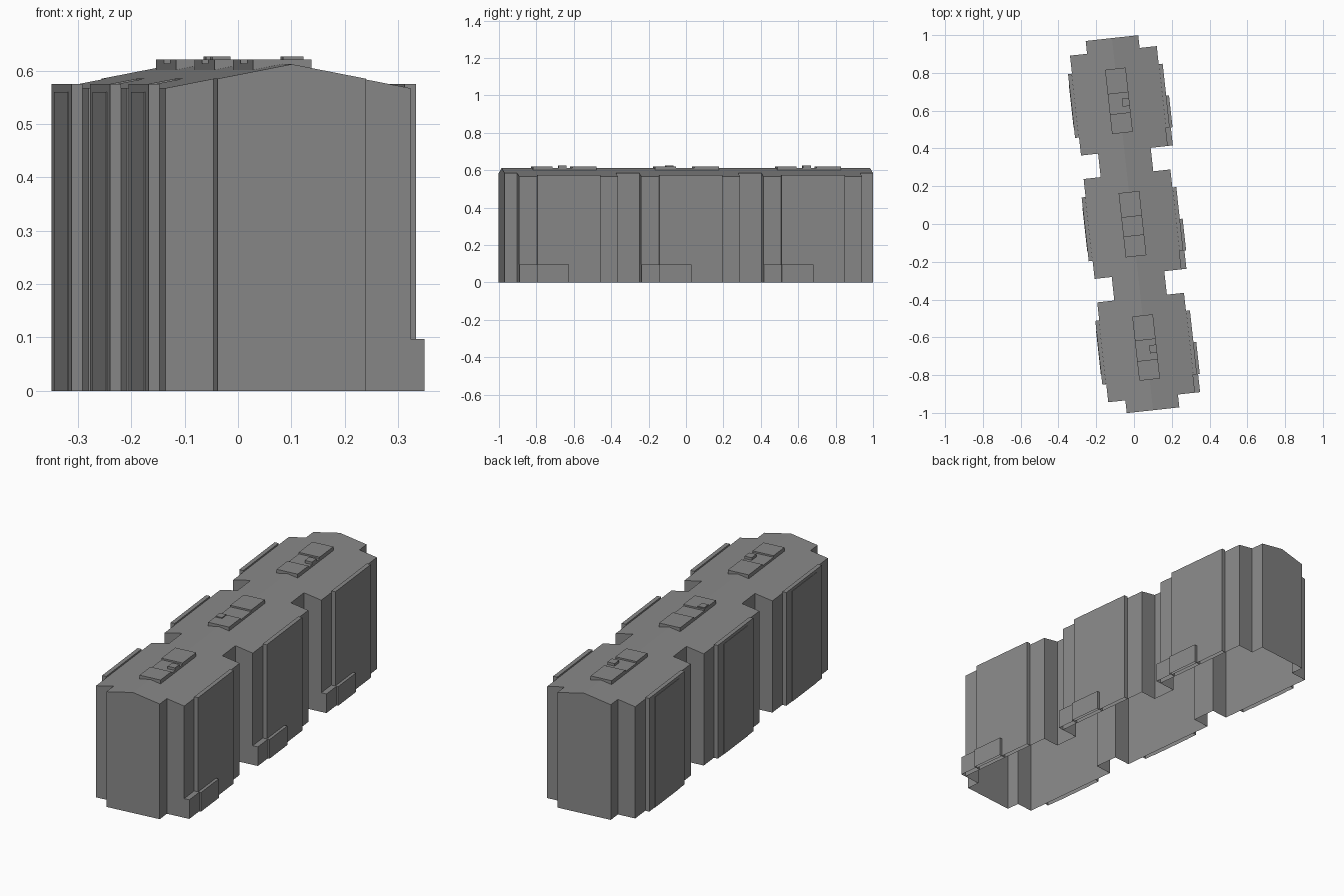
import bpy, bmesh, math

if "Cube" in bpy.data.objects:
    bpy.data.objects.remove(bpy.data.objects["Cube"])

ANGLE = math.radians(6.3)      # whole building is turned on its plot
CX = -0.008                    # local centre line
PITCH, HALF = 0.657, 0.266     # wing spacing and half length
CORE, WING, END = 0.14, 0.231, 0.991
RIDGE, SLOPE = 0.612, 0.195

GREY = bpy.data.materials.new("dark_grey")
GREY.diffuse_color = (0.25, 0.25, 0.25, 1)
GREY.use_nodes = True
GREY.node_tree.nodes["Principled BSDF"].inputs["Base Color"].default_value = GREY.diffuse_color


def roof_z(u):
    return RIDGE - SLOPE * abs(u)


def finish(name, bm):
    bmesh.ops.recalc_face_normals(bm, faces=bm.faces)
    mesh = bpy.data.meshes.new(name)
    bm.to_mesh(mesh)
    bm.free()
    mesh.materials.append(GREY)
    obj = bpy.data.objects.new(name, mesh)
    bpy.context.collection.objects.link(obj)
    obj.rotation_euler.z = ANGLE
    obj.location = (CX * math.cos(ANGLE), CX * math.sin(ANGLE), 0)
    return obj


def box(name, u0, u1, v0, v1, z0, z1):
    """Box without a floor, in the building's own axes."""
    bm = bmesh.new()
    bmesh.ops.create_cube(bm, size=1)
    for v in bm.verts:
        v.co = (u0 if v.co.x < 0 else u1,
                v0 if v.co.y < 0 else v1,
                z0 if v.co.z < 0 else z1)
    bm.normal_update()
    floor = [f for f in bm.faces if f.normal.z < -0.5]
    bmesh.ops.delete(bm, geom=floor, context='FACES_ONLY')
    return finish(name, bm)


# Main shell: stepped plan, open underneath, one gable roof over everything
half = [(CORE, -END)]
for i in (-1, 0, 1):
    c = i * PITCH
    half += [(CORE, c - HALF), (WING, c - HALF), (WING, c + HALF), (CORE, c + HALF)]
half.append((CORE, END))

bm = bmesh.new()
ridge = [bm.verts.new((0, v, RIDGE)) for v in (-END, END)]
sides = {}
for s in (-1, 1):
    low = [bm.verts.new((s * u, v, 0)) for u, v in half]
    top = [bm.verts.new((s * u, v, roof_z(u))) for u, v in half]
    for k in range(len(half) - 1):
        bm.faces.new((low[k], low[k + 1], top[k + 1], top[k]))
    bm.faces.new([ridge[0]] + top + [ridge[1]])
    sides[s] = (low, top)
for k, r in ((0, ridge[0]), (-1, ridge[1])):
    (la, ta), (lb, tb) = sides[-1], sides[1]
    bm.faces.new((la[k], lb[k], tb[k], r, ta[k]))
finish("building_shell", bm)

# Details repeated on each wing
for n, i in enumerate((-1, 0, 1)):
    c = i * PITCH
    # tall facade bays, the west ones with a thin raised panel
    box(f"east_bay_{n}", WING, 0.252, c - 0.17, c + 0.17, 0, 0.575)
    box(f"west_bay_{n}", -0.252, -WING, c - 0.17, c + 0.17, 0, 0.575)
    box(f"west_panel_{n}", -0.254, -0.252, c - 0.115, c + 0.115, 0, 0.56)
    # low entrance block on the east side, stepping out around the bay
    box(f"entrance_side_{n}", WING, 0.258, c - HALF, c - 0.17, 0, 0.097)
    box(f"entrance_front_{n}", WING, 0.267, c - 0.17, c, 0, 0.097)
    # rooftop plant
    split = -0.06 if i == 0 else -0.067
    box(f"roof_unit_north_{n}", -0.055, 0.055, c + 0.04, c + 0.171, 0.6, 0.621)
    box(f"roof_unit_south_{n}", -0.055, 0.055, c - 0.171, c + split, 0.6, 0.621)
    box(f"roof_slab_{n}", -0.055, 0.055, c + split, c + 0.04, 0.6, 0.613)
    if i == 0:
        box(f"roof_vent_{n}", -0.052, -0.018, c - 0.105, c - 0.065, 0.6, 0.626)
    else:
        box(f"roof_vent_{n}", 0.017, 0.055, c - 0.033, c + 0.01, 0.6, 0.626)
